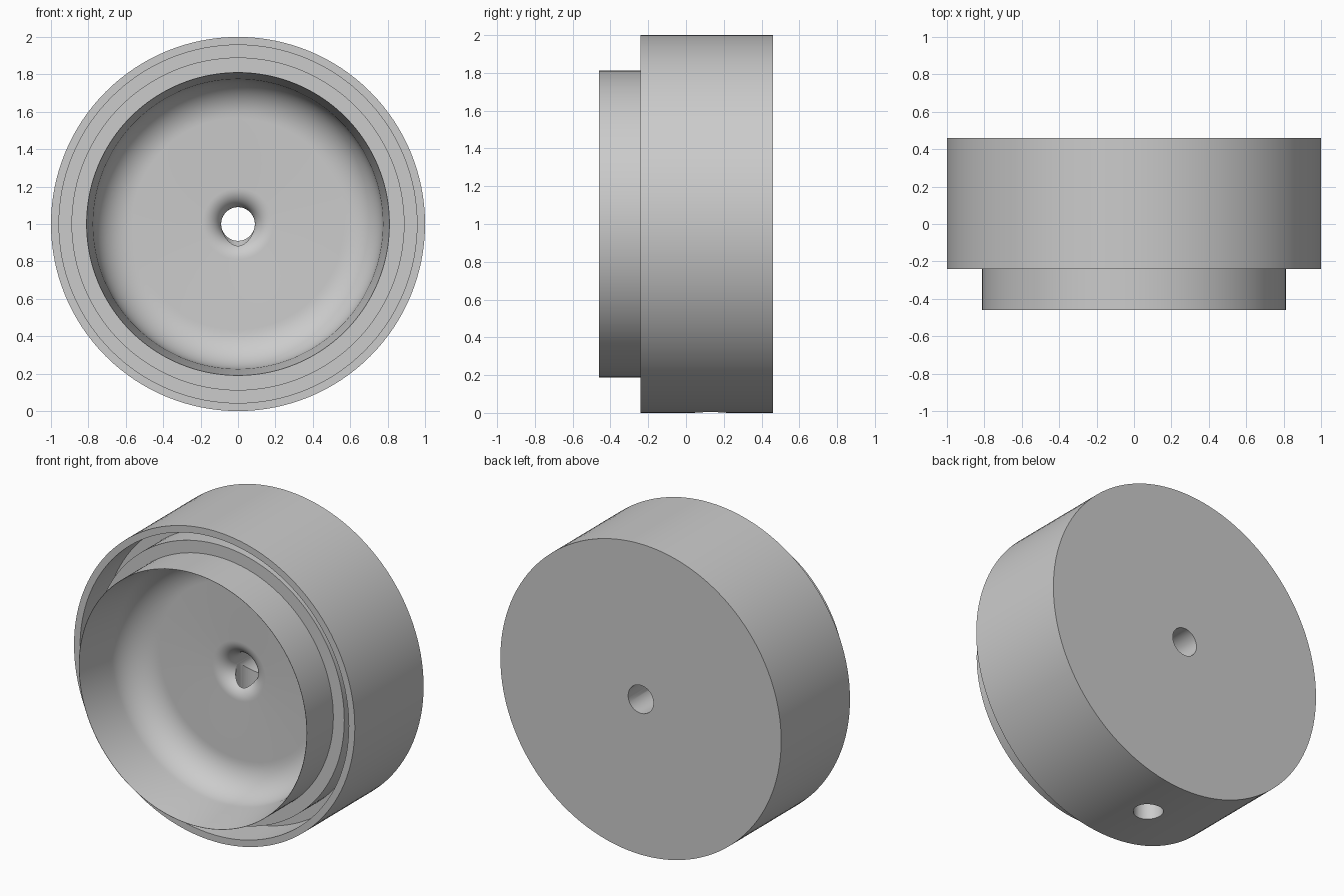
import bpy, bmesh, math
from mathutils import Matrix, Vector

cube = bpy.data.objects.get("Cube")
if cube:
    bpy.data.objects.remove(cube, do_unlink=True)

SEGMENTS = 128
BORE = 0.09
FLOOR = 0.01

grey = bpy.data.materials.new("plain_grey")
grey.use_nodes = True
colour = (0.6, 0.6, 0.6, 1)
grey.diffuse_color = colour
grey.node_tree.nodes["Principled BSDF"].inputs["Base Color"].default_value = colour


def arc(cr, cy, radius, start, end, steps=10):
    """Points (radius, y) of a circular arc in the profile plane."""
    angles = [math.radians(start + (end - start) * i / steps) for i in range(steps + 1)]
    return [(cr + radius * math.cos(a), cy + radius * math.sin(a)) for a in angles]


def add_object(name, bm):
    mesh = bpy.data.meshes.new(name)
    bmesh.ops.recalc_face_normals(bm, faces=bm.faces)
    bm.to_mesh(mesh)
    bm.free()
    mesh.materials.append(grey)
    obj = bpy.data.objects.new(name, mesh)
    bpy.context.collection.objects.link(obj)
    return obj


# Closed profile: bore, flared mouth, dished cavity, collar, ledge, groove, rim
profile = [(BORE, 0.46)]
profile += arc(BORE + 0.1, FLOOR + 0.1, 0.1, 180, 270)
profile += arc(0.565, FLOOR - 0.21, 0.21, 90, 0, 14)
profile += [(0.81, -0.46), (0.812, -0.46), (0.812, -0.19)]
profile += [(0.89, -0.19), (0.89, 0.0), (0.957, 0.0), (0.957, -0.24)]
profile += [(1, -0.24), (1, 0.46)]

# Turn the profile about the y axis
bm = bmesh.new()
centre = Vector((0, 0, 1))
ring = [bm.verts.new((r, y, 1)) for r, y in profile]
edges = [bm.edges.new((a, b)) for a, b in zip(ring, ring[1:] + ring[:1])]
bmesh.ops.spin(bm, geom=ring + edges, cent=centre, axis=(0, 1, 0),
               angle=math.tau, steps=SEGMENTS, use_merge=True)
bmesh.ops.remove_doubles(bm, verts=bm.verts, dist=0.0001)
body = add_object("round_housing", bm)

# Side hole running from the underside up to the bore
bm = bmesh.new()
bmesh.ops.create_cone(bm, cap_ends=True, segments=48, radius1=0.088, radius2=0.088,
                      depth=1.1, matrix=Matrix.Translation((0, 0.13, 0.45)))
cutter = add_object("side_hole_cutter", bm)
cutter.hide_render = True

cut = body.modifiers.new("side_hole", 'BOOLEAN')
cut.object = cutter
cut.operation = 'DIFFERENCE'
cut.solver = 'EXACT'

bpy.ops.object.select_all(action='DESELECT')
body.select_set(True)
bpy.context.view_layer.objects.active = body
bpy.ops.object.modifier_apply(modifier=cut.name)
bpy.data.objects.remove(cutter, do_unlink=True)
bpy.ops.object.shade_smooth_by_angle(angle=math.radians(30))
